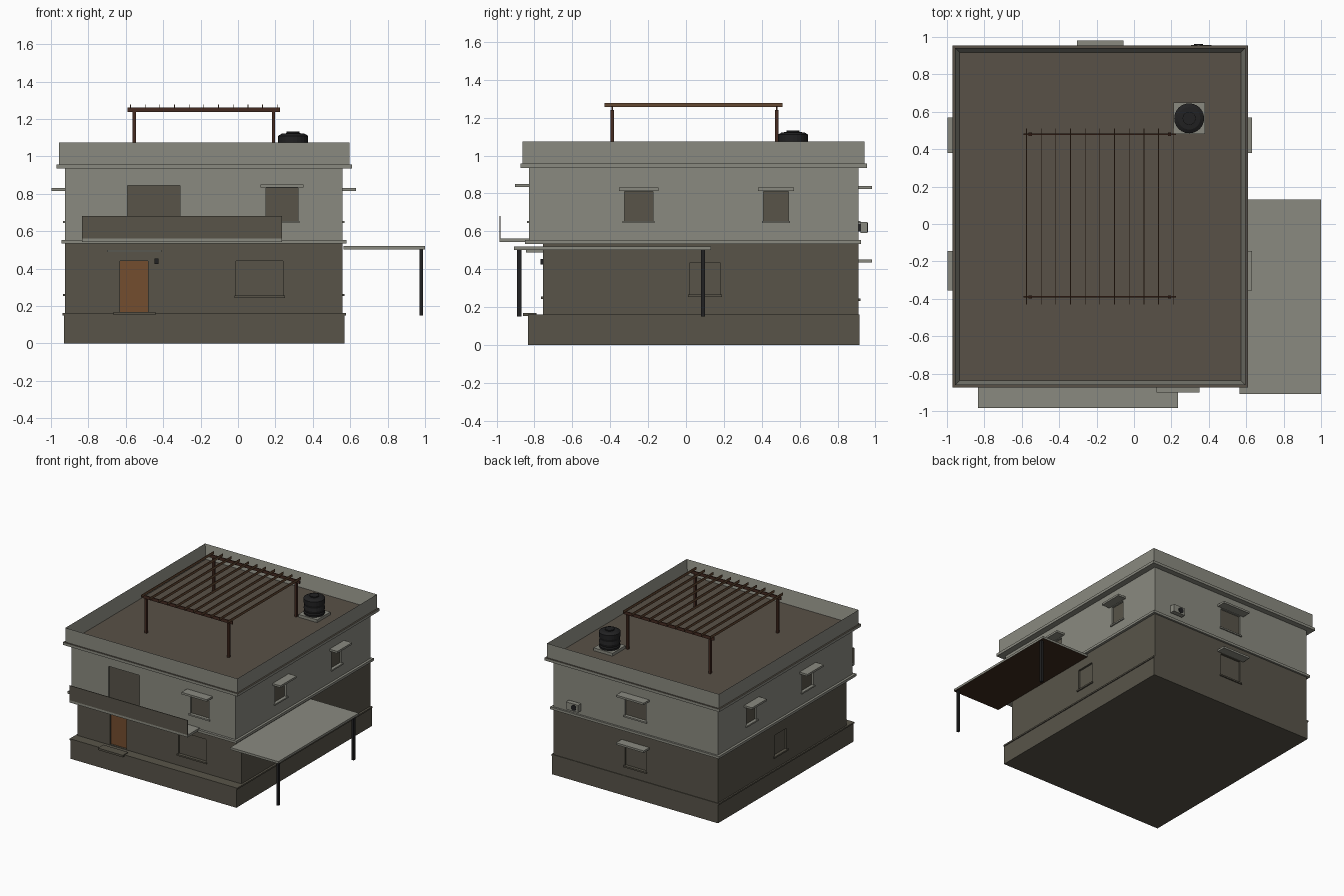
import bpy, bmesh, math
from mathutils import Matrix, Vector

if "Cube" in bpy.data.objects:
    bpy.data.objects.remove(bpy.data.objects["Cube"])


def material(name, rgb):
    m = bpy.data.materials.new(name)
    m.use_nodes = True
    lin = [((c / 255 + 0.055) / 1.055) ** 2.4 for c in rgb] + [1]
    m.diffuse_color = lin
    m.node_tree.nodes["Principled BSDF"].inputs["Base Color"].default_value = lin
    return m


LIGHT = material("pale grey plaster", (138, 138, 128))
DARK = material("dark taupe plaster", (88, 84, 73))
ROOF = material("roof taupe", (88, 81, 71))
BLACK = material("black metal", (33, 33, 34))
DOOR = material("orange brown door", (116, 77, 47))
WOOD = material("dark red wood", (68, 42, 32))
SLAT = material("brown slat wood", (100, 72, 50))
SOFFIT = material("brown soffit", (62, 42, 28))


def finish(name, bm, *mats):
    mesh = bpy.data.meshes.new(name)
    bm.to_mesh(mesh)
    bm.free()
    for m in mats:
        mesh.materials.append(m)
    ob = bpy.data.objects.new(name, mesh)
    bpy.context.collection.objects.link(ob)
    return ob


def add_box(bm, x, y, z):
    size = [b - a for a, b in (x, y, z)]
    mid = [(a + b) / 2 for a, b in (x, y, z)]
    mat = Matrix.Translation(mid) @ Matrix.Diagonal(size + [1])
    bmesh.ops.create_cube(bm, size=1, matrix=mat)


def box(name, x, y, z, *mats):
    bm = bmesh.new()
    add_box(bm, x, y, z)
    return finish(name, bm, *mats)


def paint(ob, index, rule):
    for p in ob.data.polygons:
        if rule(p):
            p.material_index = index


# Box placed on a wall: u runs along the wall, d is the distance outward
WALLS = {"front": ("y", -0.83, -1), "entry": ("y", -0.755, -1), "back": ("y", 0.91, 1),
         "right": ("x", 0.56, 1), "left": ("x", -0.925, -1)}


def on_wall(side, u, d):
    axis, base, sign = WALLS[side]
    depth = sorted(base + sign * v for v in d)
    return (depth, u) if axis == "x" else (u, depth)


def wall_box(name, side, u, d, z, *mats):
    return box(name, *on_wall(side, u, d), z, *mats)


def carve(wall, openings):
    bm = bmesh.new()
    for side, u, z in openings:
        add_box(bm, *on_wall(side, u, (-0.025, 0.05)), z)
    cutter = finish("opening_cutter", bm)
    cutter.hide_render = True
    mod = wall.modifiers.new("openings", "BOOLEAN")
    mod.object, mod.operation, mod.solver = cutter, "DIFFERENCE", "EXACT"
    deps = bpy.context.evaluated_depsgraph_get()
    mesh = bpy.data.meshes.new_from_object(wall.evaluated_get(deps))
    wall.modifiers.clear()
    wall.data = mesh
    bpy.data.objects.remove(cutter)


# Main masses
X, Y = (-0.925, 0.56), (-0.83, 0.91)
box("plinth", (-0.93, 0.57), (-0.835, 0.915), (0, 0.15), DARK)
box("plinth_ledge", (-0.937, 0.577), (-0.835, 0.915), (0.15, 0.162), DARK)
ground = box("ground_floor_walls", X, (-0.755, 0.91), (0.162, 0.535), DARK)
box("floor_band", (-0.945, 0.58), (-0.85, 0.925), (0.533, 0.553), LIGHT)
upper = box("upper_floor_walls", X, Y, (0.553, 0.935), LIGHT)
cornice = box("cornice", (-0.97, 0.61), (-0.875, 0.955), (0.935, 0.957), LIGHT, ROOF)
paint(cornice, 1, lambda p: p.normal.z > 0.5)

# Parapet: hollow ring with dark coping
bm = bmesh.new()
add_box(bm, (-0.957, 0.597), (-0.862, 0.942), (0.957, 1.073))
top = max(bm.faces, key=lambda f: f.calc_center_median().z)
bmesh.ops.inset_region(bm, faces=[top], thickness=0.035)
for v in top.verts:
    v.co.z = 0.96
parapet = finish("roof_parapet", bm, LIGHT, ROOF)
paint(parapet, 1, lambda p: p.normal.z > 0.5)

# Openings: wall, span, heights, hood
upper_windows = [("front", (0.15, 0.32), (0.655, 0.83), 1), ("back", (-0.275, -0.085), (0.655, 0.82), 1)]
ground_windows = [("entry", (-0.01, 0.24), (0.255, 0.44), 0), ("back", (-0.275, -0.085), (0.245, 0.43), 1)]
for s in ("left", "right"):
    upper_windows += [(s, (-0.325, -0.175), (0.655, 0.81), 1), (s, (0.41, 0.54), (0.655, 0.81), 1)]
    ground_windows += [(s, (0.02, 0.18), (0.265, 0.435), 0)]
balcony_door = ("front", (-0.59, -0.31), (0.56, 0.845))
entry_door = ("entry", (-0.63, -0.48), (0.165, 0.44))
carve(upper, [w[:3] for w in upper_windows] + [balcony_door])
carve(ground, [w[:3] for w in ground_windows] + [entry_door])

for level, wins, sill in (("upper", upper_windows, LIGHT), ("ground", ground_windows, DARK)):
    for side, u, z, hood in wins:
        name = f"{level}_{side}_window"
        wall_box(name + "_pane", side, u, (-0.024, -0.016), z, DARK)
        wall_box(name + "_sill", side, (u[0] - 0.01, u[1] + 0.01), (-0.02, 0.01),
                 (z[0] - 0.012, z[0]), sill)
        if hood:
            wall_box(name + "_hood", side, (u[0] - 0.03, u[1] + 0.03), (-0.005, 0.072),
                     (z[1] + 0.004, z[1] + 0.02), LIGHT)
wall_box("balcony_door", "front", balcony_door[1], (-0.024, -0.016), balcony_door[2], DARK)
wall_box("entry_door", "entry", entry_door[1], (-0.024, -0.016), entry_door[2], DOOR)

# Entrance details
wall_box("entry_hood", "entry", (-0.70, -0.41), (-0.005, 0.09), (0.488, 0.5), LIGHT)
wall_box("entry_lamp", "entry", (-0.447, -0.425), (-0.005, 0.014), (0.425, 0.455), BLACK)
box("entry_step", (-0.665, -0.44), (-0.86, -0.79), (0.152, 0.168), DARK)

# Balcony with a thin front panel and open ends
box("balcony_floor", (-0.835, 0.235), (-0.985, -0.83), (0.543, 0.562), LIGHT)
box("balcony_front_panel", (-0.835, 0.235), (-0.985, -0.98), (0.562, 0.682), DARK)

# Side canopy on two posts
canopy = box("side_canopy", (0.565, 1.0), (-0.908, 0.132), (0.502, 0.52), LIGHT, SOFFIT)
paint(canopy, 1, lambda p: p.normal.z < -0.5)
for label, y in (("front", -0.88), ("back", 0.09)):
    box(f"canopy_{label}_post", (0.97, 0.99), (y - 0.011, y + 0.011), (0.15, 0.503), BLACK)

# Rooftop pergola: posts, beams and upright slats
for y in (-0.39, 0.48):
    box("pergola_beam", (-0.59, 0.225), (y - 0.004, y + 0.004), (1.237, 1.262), WOOD)
    for x in (-0.555, 0.19):
        box("pergola_post", (x - 0.009, x + 0.009), (y - 0.009, y + 0.009), (0.96, 1.24), WOOD)
bm = bmesh.new()
count = 11
for i in range(count):
    x = -0.575 + 0.785 * i / (count - 1)
    add_box(bm, (x - 0.002, x + 0.002), (-0.43, 0.51), (1.257, 1.278))
finish("pergola_slats", bm, SLAT)

# Water tank on a pad, turned from a profile
box("tank_pad", (0.21, 0.38), (0.48, 0.65), (0.96, 0.983), LIGHT)
bm = bmesh.new()
profile = [(0, 0.983), (0.076, 0.983), (0.08, 1.0), (0.075, 1.01), (0.08, 1.03), (0.075, 1.055),
           (0.08, 1.075), (0.08, 1.11), (0.06, 1.122), (0.035, 1.124), (0.035, 1.132), (0, 1.132)]
verts = [bm.verts.new((r, 0, z)) for r, z in profile]
edges = [bm.edges.new(pair) for pair in zip(verts, verts[1:])]
bmesh.ops.spin(bm, geom=verts + edges, cent=(0, 0, 0), axis=(0, 0, 1),
               angle=math.tau, steps=24, use_duplicate=False)
bmesh.ops.remove_doubles(bm, verts=bm.verts[:], dist=0.0005)
bmesh.ops.recalc_face_normals(bm, faces=bm.faces[:])
bmesh.ops.translate(bm, verts=bm.verts[:], vec=Vector((0.295, 0.565, 0)))
finish("water_tank", bm, BLACK)

# Air conditioner with a round fan grille
wall_box("air_conditioner", "back", (0.305, 0.415), (0.01, 0.048), (0.59, 0.65), LIGHT)
wall_box("air_conditioner_bracket", "back", (0.33, 0.39), (-0.005, 0.012), (0.6, 0.64), BLACK)
bm = bmesh.new()
bmesh.ops.create_cone(bm, cap_ends=True, segments=20, radius1=0.023, radius2=0.023, depth=0.006,
                      matrix=Matrix.Translation((0.345, 0.959, 0.62)) @ Matrix.Rotation(math.pi / 2, 4, "X"))
finish("air_conditioner_fan", bm, BLACK)
